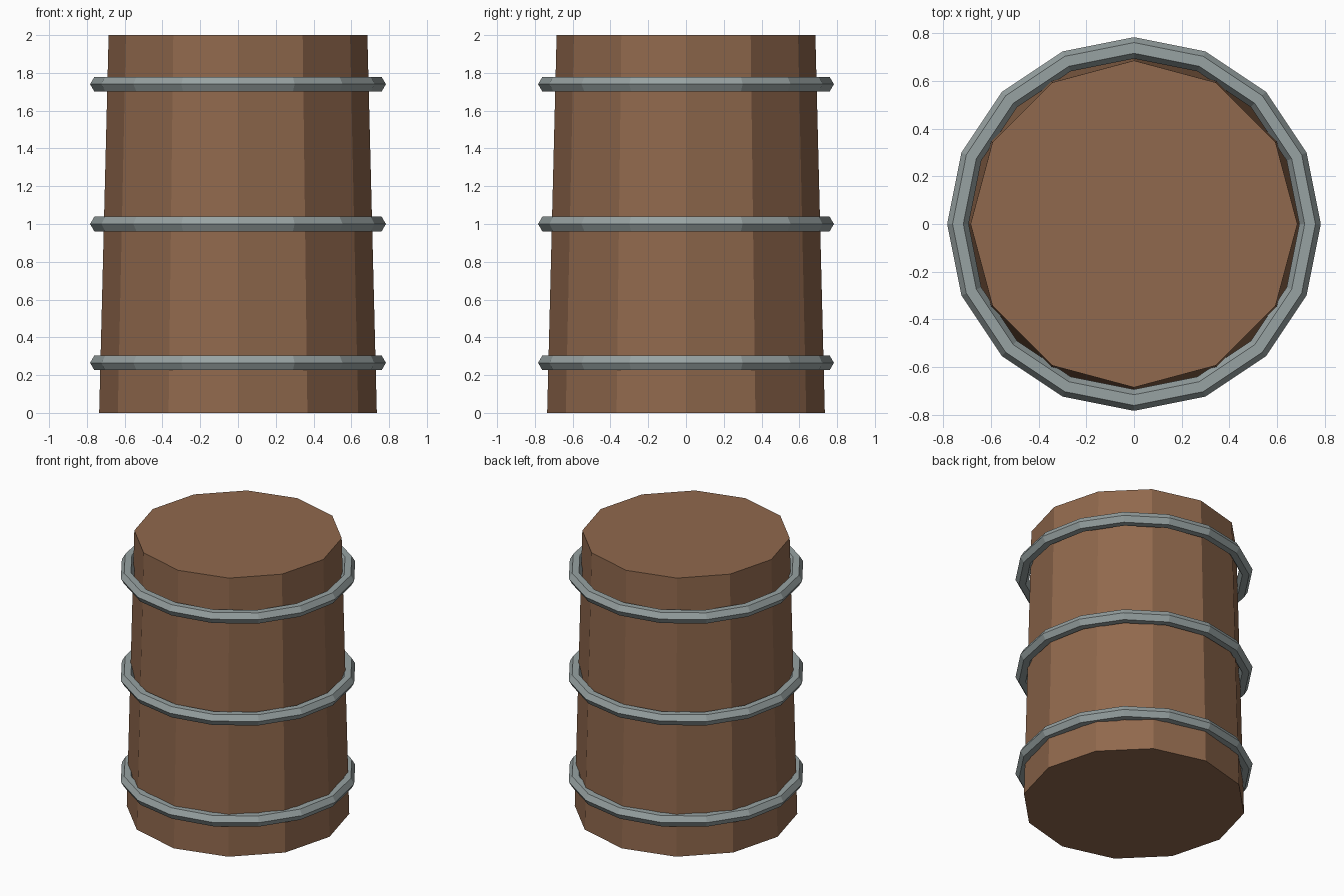
import bpy

cube = bpy.data.objects.get("Cube")
if cube:
    bpy.data.objects.remove(cube, do_unlink=True)


def material(name, rgb):
    mat = bpy.data.materials.new(name)
    mat.use_nodes = True
    colour = (*rgb, 1)
    mat.diffuse_color = colour
    mat.node_tree.nodes["Principled BSDF"].inputs["Base Color"].default_value = colour
    return mat


def finish(name, mat):
    obj = bpy.context.object
    obj.name = obj.data.name = name
    obj.data.materials.append(mat)
    bpy.ops.object.shade_flat()
    return obj


wood = material("brown_wood", (0.28, 0.14, 0.074))
metal = material("grey_metal", (0.31, 0.36, 0.36))

# Tapered twelve-sided wooden body with closed ends
bpy.ops.mesh.primitive_cone_add(vertices=12, radius1=0.735, radius2=0.685,
                                depth=2, location=(0, 0, 1))
finish("barrel_body", wood)

# Three identical hoops with a hexagonal section
for name, z in (("lower_hoop", 0.265), ("middle_hoop", 1.0), ("upper_hoop", 1.74)):
    bpy.ops.mesh.primitive_torus_add(major_segments=16, minor_segments=6,
                                     major_radius=0.738, minor_radius=0.045,
                                     location=(0, 0, z))
    finish(name, metal)
